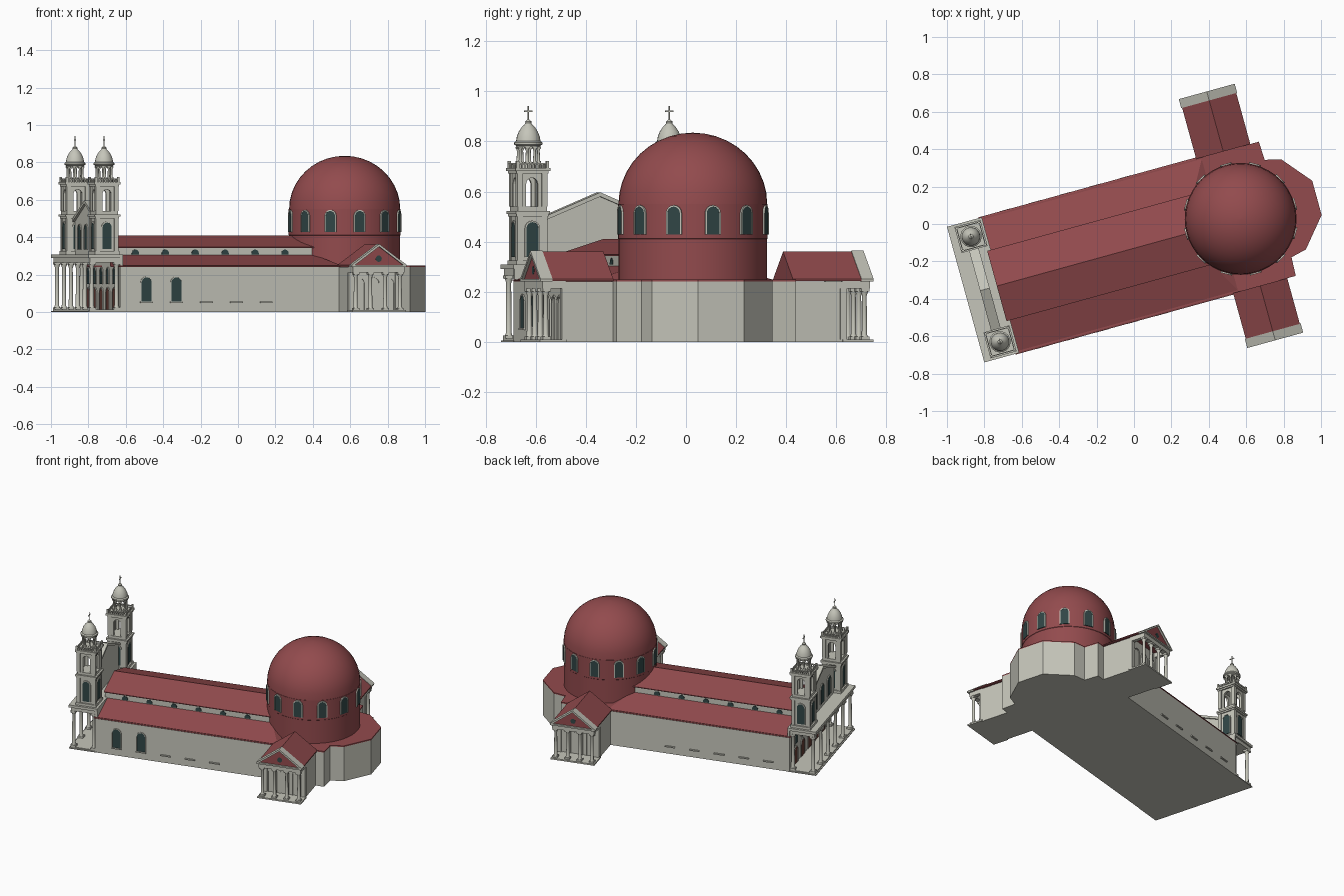
import bpy, bmesh
from math import pi, sin, cos, radians
from mathutils import Matrix, Vector

if "Cube" in bpy.data.objects:
    bpy.data.objects.remove(bpy.data.objects["Cube"])

# Whole church is modelled along local x, then turned about z
WORLD = Matrix.Rotation(radians(15.4), 4, 'Z') @ Matrix.Translation((0, -.125, 0))
I = Matrix.Identity(4)

def material(name, c):
    m = bpy.data.materials.new(name)
    m.diffuse_color = (*c, 1)
    m.use_nodes = True
    m.node_tree.nodes["Principled BSDF"].inputs["Base Color"].default_value = m.diffuse_color
    return m

STONE = material("stone", (.56, .56, .49))
RED = material("red_roof", (.29, .07, .075))
GLASS = material("dark_glass", (.03, .06, .06))
WOOD = material("door_wood", (.13, .045, .035))

def prism(bm, pts, lo, hi, axis='y', T=I):
    def p(u, v, t):
        return T @ Vector({'x': (t, u, v), 'y': (u, t, v), 'z': (u, v, t)}[axis])
    a = [bm.verts.new(p(u, v, lo)) for u, v in pts]
    b = [bm.verts.new(p(u, v, hi)) for u, v in pts]
    bm.faces.new(a)
    bm.faces.new(b[::-1])
    for i in range(len(a)):
        j = (i + 1) % len(a)
        bm.faces.new((a[i], b[i], b[j], a[j]))

def box(bm, x0, x1, y0, y1, z0, z1, T=I):
    prism(bm, [(x0, y0), (x1, y0), (x1, y1), (x0, y1)], z0, z1, 'z', T)

def lathe(bm, prof, x, y, n=12):
    rings = [[bm.verts.new((x + r * cos(2*pi*i/n), y + r * sin(2*pi*i/n), z)) for i in range(n)]
             for r, z in prof]
    for a, b in zip(rings, rings[1:]):
        for i in range(n):
            j = (i + 1) % n
            bm.faces.new((a[i], a[j], b[j], b[i]))
    bm.faces.new(rings[0][::-1])
    bm.faces.new(rings[-1])

def column(bm, x, y, z0, z1, r):
    box(bm, x-r*1.5, x+r*1.5, y-r*1.5, y+r*1.5, z0, z0 + r)
    lathe(bm, [(r*1.3, z0+r), (r, z0+r*1.8), (r*.85, z1-r*2.5), (r*1.4, z1-r)], x, y)
    box(bm, x-r*1.5, x+r*1.5, y-r*1.5, y+r*1.5, z1 - r, z1)

def arch(w, z0, z1, n=8):
    r = w / 2
    return [(r, z0)] + [(r*cos(pi*i/n), z1 - r + r*sin(pi*i/n)) for i in range(n + 1)] + [(-r, z0)]

def face(x, y, z, deg):  # placement for a wall feature whose outside is -y
    return Matrix.Translation((x, y, z)) @ Matrix.Rotation(radians(deg), 4, 'Z')

def frame(bm, w, h, t, T):  # raised strip around an arch
    inner, outer = arch(w, 0, h), arch(w + 2*t, 0, h + t)
    for i in range(len(inner) - 1):
        prism(bm, [inner[i], outer[i], outer[i+1], inner[i+1]], -.006, .004, 'y', T)

def done(name, bm, mat, smooth=False):
    bmesh.ops.recalc_face_normals(bm, faces=bm.faces)
    me = bpy.data.meshes.new(name)
    bm.to_mesh(me)
    bm.free()
    me.materials.append(mat)
    ob = bpy.data.objects.new(name, me)
    bpy.context.collection.objects.link(ob)
    ob.matrix_world = WORLD
    if smooth:
        bpy.ops.object.select_all(action='DESELECT')
        ob.select_set(True)
        bpy.context.view_layer.objects.active = ob
        bpy.ops.object.shade_smooth_by_angle(angle=radians(32))
    return ob

new = bmesh.new
glass, frames = new(), new()

# Main walls with stepped apse, and the flat roof above them
half = [(.76, .372), (.765, .27), (.85, .25), (.98, .095)]
outline = [(-.79, -.372)] + [(x, -y) for x, y in half] + half[::-1] + [(-.79, .372)]
bm = new(); prism(bm, outline, 0, .24, 'z'); done("main_walls", bm, STONE)
bm = new(); prism(bm, outline, .24, .248, 'z'); done("flat_roof", bm, RED)

# Sloping aisle roofs, hipped beside the dome
for s, n in ((1, "left"), (-1, "right")):
    bm = new()
    for p in [(-.795, .38, .243), (-.795, .18, .305), (-.795, .18, .243),
              (.45, .38, .243), (.34, .18, .305), (.45, .18, .243)]:
        bm.verts.new((p[0], p[1] * s, p[2]))
    bmesh.ops.convex_hull(bm, input=bm.verts)
    done("aisle_roof_" + n, bm, RED)

# Raised nave
bm = new(); box(bm, -.79, .42, -.185, .185, .24, .345); done("clerestory_wall", bm, STONE)
bm = new()
prism(bm, [(-.195, .343), (.195, .343), (.195, .348), (0, .41), (-.195, .348)], -.795, .42, 'x')
done("nave_roof", bm, RED)

# Drum and dome
bm = new()
lathe(bm, [(.297, .24), (.297, .41), (.299, .412), (.299, .55)] +
      [(.297 * cos(a), .55 + .285 * sin(a)) for a in [pi/2*i/10 for i in range(10)]] + [(.004, .835)],
      .557, 0, 48)
done("dome", bm, RED, True)
for k in range(12):
    t = radians(30 * k)
    T = face(.557 + .299*cos(t), .299*sin(t), .428, 30*k + 90)
    prism(glass, arch(.052, 0, .112), -.004, .02, 'y', T)
    frame(frames, .052, .112, .006, T)

# Clerestory lunettes, aisle windows and sills
for s, deg in ((-1, 0), (1, 180)):
    for k in range(6):
        T = face(-.655 + .166*k, .185*s, .308, deg)
        prism(glass, arch(.04, 0, .026), -.003, .01, 'y', T)
    for k in range(5):
        T = face(-.645 + .166*k, .372*s, .055, deg)
        box(frames, -.034, .034, -.009, .004, -.008, 0, T)
        if s < 0 and k < 2:
            prism(glass, arch(.056, 0, .13), -.004, .01, 'y', T)
            frame(frames, .056, .13, .005, T)

# Transepts with columned porches
X = .563
for s, wall, end, n in ((-1, .575, .675, "right"), (1, .59, .705, "left")):
    y = lambda v: v * s
    bm = new()
    box(bm, X-.14, X+.14, min(0, y(wall)), max(0, y(wall)), 0, .24)
    done("transept_walls_" + n, bm, STONE)
    bm = new()
    prism(bm, [(X-.15, .243), (X+.15, .243), (X+.15, .25), (X, .36), (X-.15, .25)],
          y(.372), y(end - .012), 'y')
    done("transept_roof_" + n, bm, RED)
    bm = new()
    box(bm, X-.148, X+.148, *sorted((y(wall-.01), y(end))), 0, .01)
    for k in range(4):
        column(bm, X - .123 + .082*k, y(end - .03), .01, .212, .011)
    for e in (-1, 1):  # side beams and wall pilasters
        box(bm, *sorted((X + e*.115, X + e*.14)), *sorted((y(wall-.01), y(end-.02))), .212, .245)
        box(bm, *sorted((X + e*.115, X + e*.143)), *sorted((y(wall-.02), y(wall+.008))), .01, .212)
    box(bm, X-.142, X+.142, *sorted((y(end-.045), y(end-.012))), .212, .24)
    box(bm, X-.152, X+.152, *sorted((y(end-.05), y(end))), .24, .25)
    prism(bm, [(X-.14, .25), (X+.14, .25), (X, .352)], y(end-.045), y(end-.015), 'y')
    for e in (-1, 1):  # raking cornices
        prism(bm, [(X+e*.155, .25), (X+e*.135, .25), (X, .35), (X, .364)], y(end-.05), y(end), 'y')
    for k in (-1, 0, 1):
        frame(bm, .05, .17, .006, face(X + .082*k, y(wall), .01, 0 if s < 0 else 180))
    done("transept_porch_" + n, bm, STONE, True)
    T = face(X, y(end-.015), .285, 0 if s < 0 else 180)
    prism(glass, [(.017*cos(pi*i/8), .017*sin(pi*i/8)) for i in range(16)], -.004, .01, 'y', T)

# West porch: steps, columns and slab
bm = new()
box(bm, -.968, -.78, -.374, .374, 0, .006)
box(bm, -.96, -.78, -.368, .368, .006, .013)
done("porch_floor", bm, STONE)
bm = new()
for k in range(6):
    column(bm, -.942, -.35 + .14*k, .013, .265, .012)
for s in (-1, 1):
    column(bm, -.805, .35*s, .013, .265, .012)
done("porch_columns", bm, STONE, True)
bm = new()
box(bm, -.957, -.785, -.366, .366, .265, .29)
box(bm, -.968, -.775, -.376, .376, .29, .308)
done("porch_slab", bm, STONE)

# West wall doors and upper windows
doors = new()
for k in range(5):
    T = face(-.79, -.26 + .13*k, .013, -90)
    prism(doors, arch(.06, 0, .115), -.004, .01, 'y', T)
    frame(frames, .06, .115, .006, T)
    T = face(-.79, -.26 + .13*k, .15, -90)
    prism(glass, arch(.045, 0, .085), -.004, .01, 'y', T)
    frame(frames, .045, .085, .005, T)
done("doors", doors, WOOD)
bm = new(); box(bm, -.79, -.775, -.372, .372, .23, .3); done("west_wall_top", bm, STONE)

# Gable wall between the towers
bm = new()
prism(bm, [(-.24, .3), (.24, .3), (.24, .485), (0, .585), (-.24, .485)], -.875, -.845, 'x')
for e in (-1, 1):
    prism(bm, [(e*.24, .48), (e*.24, .496), (0, .597), (0, .58)], -.888, -.835, 'x')
done("front_gable", bm, STONE)
for k in (-1, 0, 1):
    T = face(-.875, .13*k, .335, -90)
    prism(glass, arch(.055, 0, .13), -.004, .01, 'y', T)
    frame(frames, .055, .13, .006, T)

# Twin bell towers
TX = -.858
def slab(bm, y, h, z0, z1):
    box(bm, TX-h, TX+h, y-h, y+h, z0, z1)

for y, n in ((.292, "left"), (-.292, "right")):
    bm = new()
    slab(bm, y, .068, .306, .325)
    slab(bm, y, .058, .325, .5)
    slab(bm, y, .066, .5, .51)
    slab(bm, y, .071, .51, .522)
    slab(bm, y, .06, .522, .54)
    for q in range(4):
        R = Matrix.Translation((TX, y, 0)) @ Matrix.Rotation(pi/2*q, 4, 'Z')
        # open belfry side, corner pilasters and blind window below
        prism(bm, [(-.056, .54), (-.056, .672), (.056, .672), (.056, .54)] + arch(.048, .54, .655),
              -.056, -.042, 'y', R)
        for z0, z1 in ((.325, .5), (.54, .672)):
            box(bm, .04, .063, -.063, -.04, z0, z1, R)
        W = R @ Matrix.Translation((0, -.058, .338))
        prism(glass, arch(.05, 0, .14), -.004, .01, 'y', W)
        frame(frames, .05, .14, .006, W)
        # parapet posts and rails
        box(bm, .056, .068, -.068, -.056, .695, .722, R)
        box(bm, -.06, .06, -.065, -.06, .708, .714, R)
        for k in range(7):
            box(bm, -.047 + .014*k, -.041 + .014*k, -.065, -.06, .695, .708, R)
    slab(bm, y, .066, .672, .682)
    slab(bm, y, .072, .682, .695)
    done("tower_" + n, bm, STONE)
    # lantern with ring of columns and bell-shaped cap
    bm = new()
    lathe(bm, [(.05, .695), (.05, .712)], TX, y, 8)
    for k in range(8):
        t = pi/4*k + pi/8
        column(bm, TX + .041*cos(t), y + .041*sin(t), .712, .778, .006)
    lathe(bm, [(.048, .778), (.05, .784), (.057, .788), (.057, .796), (.049, .802), (.046, .82),
               (.038, .84), (.026, .858), (.015, .868), (.012, .874), (.013, .88), (.004, .888)], TX, y, 16)
    done("lantern_" + n, bm, STONE, True)
    bm = new()
    box(bm, TX-.002, TX+.002, y-.002, y+.002, .885, .942)
    box(bm, TX-.002, TX+.002, y-.017, y+.017, .918, .923)
    done("cross_" + n, bm, STONE)

done("window_glass", glass, GLASS)
done("window_frames", frames, STONE)
